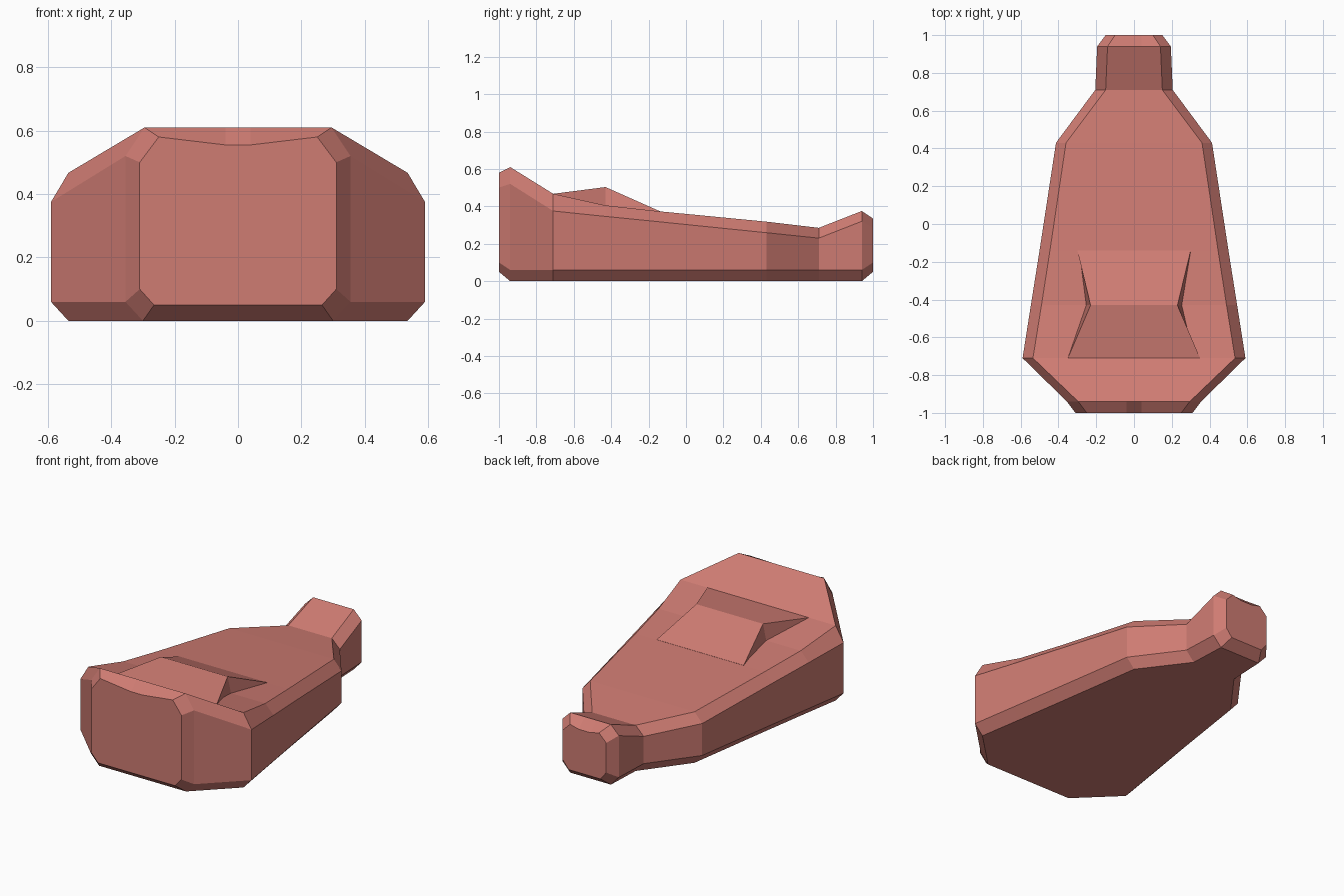
import bpy, bmesh

if "Cube" in bpy.data.objects:
    bpy.data.objects.remove(bpy.data.objects["Cube"])

mat = bpy.data.materials.new("terracotta")
mat.diffuse_color = (0.62, 0.2, 0.17, 1)
mat.use_nodes = True
mat.node_tree.nodes["Principled BSDF"].inputs["Base Color"].default_value = mat.diffuse_color


def finish(bm, name):
    bmesh.ops.recalc_face_normals(bm, faces=bm.faces)
    me = bpy.data.meshes.new(name)
    bm.to_mesh(me)
    bm.free()
    me.materials.append(mat)
    ob = bpy.data.objects.new(name, me)
    bpy.context.collection.objects.link(ob)
    return ob


# Body: chamfered cross-sections lofted from front to back
# y, bottom half-width, side half-width, top half-width,
# bottom z, lower side z, upper side z, top z, top centre z
stations = [
    (-1.00, 0.265, 0.31, 0.25, 0.05, 0.10, 0.50, 0.58, 0.555),
    (-0.94, 0.30, 0.355, 0.295, 0, 0.06, 0.52, 0.61, 0.61),
    (-0.71, 0.535, 0.59, 0.535, 0, 0.06, 0.375, 0.467, 0.467),
    (-0.43, 0.49, 0.546, 0.49, 0, 0.06, 0.346, 0.405, 0.405),
    (-0.14, 0.445, 0.50, 0.445, 0, 0.06, 0.317, 0.373, 0.373),
    (0.43, 0.36, 0.413, 0.36, 0, 0.06, 0.259, 0.318, 0.318),
    (0.71, 0.15, 0.205, 0.15, 0, 0.06, 0.23, 0.285, 0.285),
    (0.94, 0.14, 0.195, 0.14, 0, 0.06, 0.32, 0.375, 0.375),
    (1.00, 0.11, 0.15, 0.10, 0.05, 0.10, 0.285, 0.335, 0.32),
]
bm = bmesh.new()
rings = []
for y, wb, ws, wt, zb, zl, zu, zt, zc in stations:
    half = [(wb, zb), (ws, zl), (ws, zu), (wt, zt), (0.04, zc)]
    loop = half + [(-x, z) for x, z in reversed(half)]
    rings.append([bm.verts.new((x, y, z)) for x, z in loop])
for a, b in zip(rings, rings[1:]):
    for i in range(len(a)):
        j = (i + 1) % len(a)
        bm.faces.new((a[i], a[j], b[j], b[i]))
bm.faces.new(rings[0])
bm.faces.new(rings[-1])
finish(bm, "body")

# Raised wedge on the top, with its ridge across the body
bm = bmesh.new()
sections = [(-0.71, 0.35, 0.35, 0.467), (-0.43, 0.27, 0.23, 0.503),
            (-0.14, 0.30, 0.30, 0.374)]
rings = [[bm.verts.new(p) for p in ((-wb, y, 0.33), (wb, y, 0.33),
                                    (wt, y, z), (-wt, y, z))]
         for y, wb, wt, z in sections]
for a, b in zip(rings, rings[1:]):
    for i in range(4):
        j = (i + 1) % 4
        bm.faces.new((a[i], a[j], b[j], b[i]))
bm.faces.new(rings[0])
bm.faces.new(rings[-1])
finish(bm, "top_wedge")
